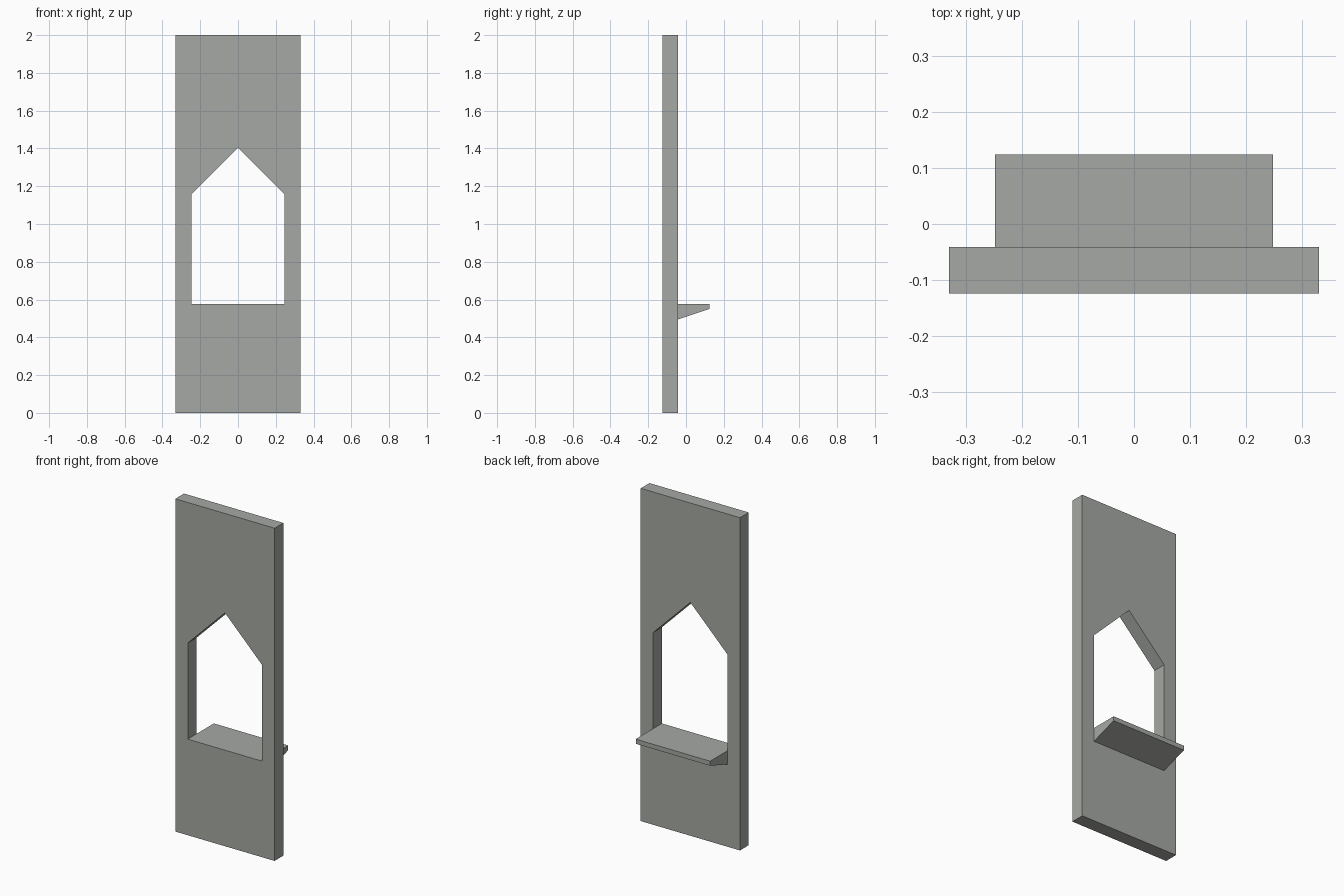
import bpy, bmesh

if "Cube" in bpy.data.objects:
    bpy.data.objects.remove(bpy.data.objects["Cube"])

U = 0.0825                      # module: wall thickness
Y0, Y1, Y2 = -1.5 * U, -0.5 * U, 1.5 * U

stone = bpy.data.materials.new("grey stone")
stone.diffuse_color = (0.376, 0.397, 0.366, 1)
stone.use_nodes = True
stone.node_tree.nodes["Principled BSDF"].inputs["Base Color"].default_value = stone.diffuse_color


def prism(name, points, offset):
    """Closed prism: a 3D outline swept along an offset."""
    bm = bmesh.new()
    face = bm.faces.new([bm.verts.new(p) for p in points])
    swept = bmesh.ops.extrude_face_region(bm, geom=[face], use_keep_orig=True)
    verts = [g for g in swept["geom"] if isinstance(g, bmesh.types.BMVert)]
    bmesh.ops.translate(bm, verts=verts, vec=offset)
    bmesh.ops.recalc_face_normals(bm, faces=bm.faces)
    mesh = bpy.data.meshes.new(name)
    bm.to_mesh(mesh)
    bm.free()
    mesh.materials.append(stone)
    obj = bpy.data.objects.new(name, mesh)
    bpy.context.collection.objects.link(obj)
    return obj


# Wall panel
w = 4 * U
wall = prism("wall_panel",
             [(x, Y0, z) for x, z in ((-w, 0), (w, 0), (w, 2), (-w, 2))],
             (0, Y1 - Y0, 0))

# Pointed window opening
o = 3 * U
sill_z, spring_z, peak_z = 7 * U, 14 * U, 17 * U
outline = ((-o, sill_z), (o, sill_z), (o, spring_z), (0, peak_z), (-o, spring_z))
cutter = prism("window_cutter", [(x, Y0 - U, z) for x, z in outline], (0, 3 * U, 0))
cutter.hide_render = True
cutter.hide_viewport = True
cutter.display_type = 'WIRE'

cut = wall.modifiers.new("window_opening", 'BOOLEAN')
cut.operation = 'DIFFERENCE'
cut.solver = 'EXACT'
cut.object = cutter

# Bake the opening into the wall and drop the cutter
bpy.context.view_layer.update()
baked = bpy.data.meshes.new_from_object(
    wall.evaluated_get(bpy.context.evaluated_depsgraph_get()))
wall.modifiers.clear()
wall.data = baked
bpy.data.objects.remove(cutter)

# Tapered sill behind the opening
prism("window_sill",
      [(-o, y, z) for y, z in ((Y1, sill_z), (Y2, sill_z), (Y2, 0.55), (Y1, 6 * U))],
      (2 * o, 0, 0))
